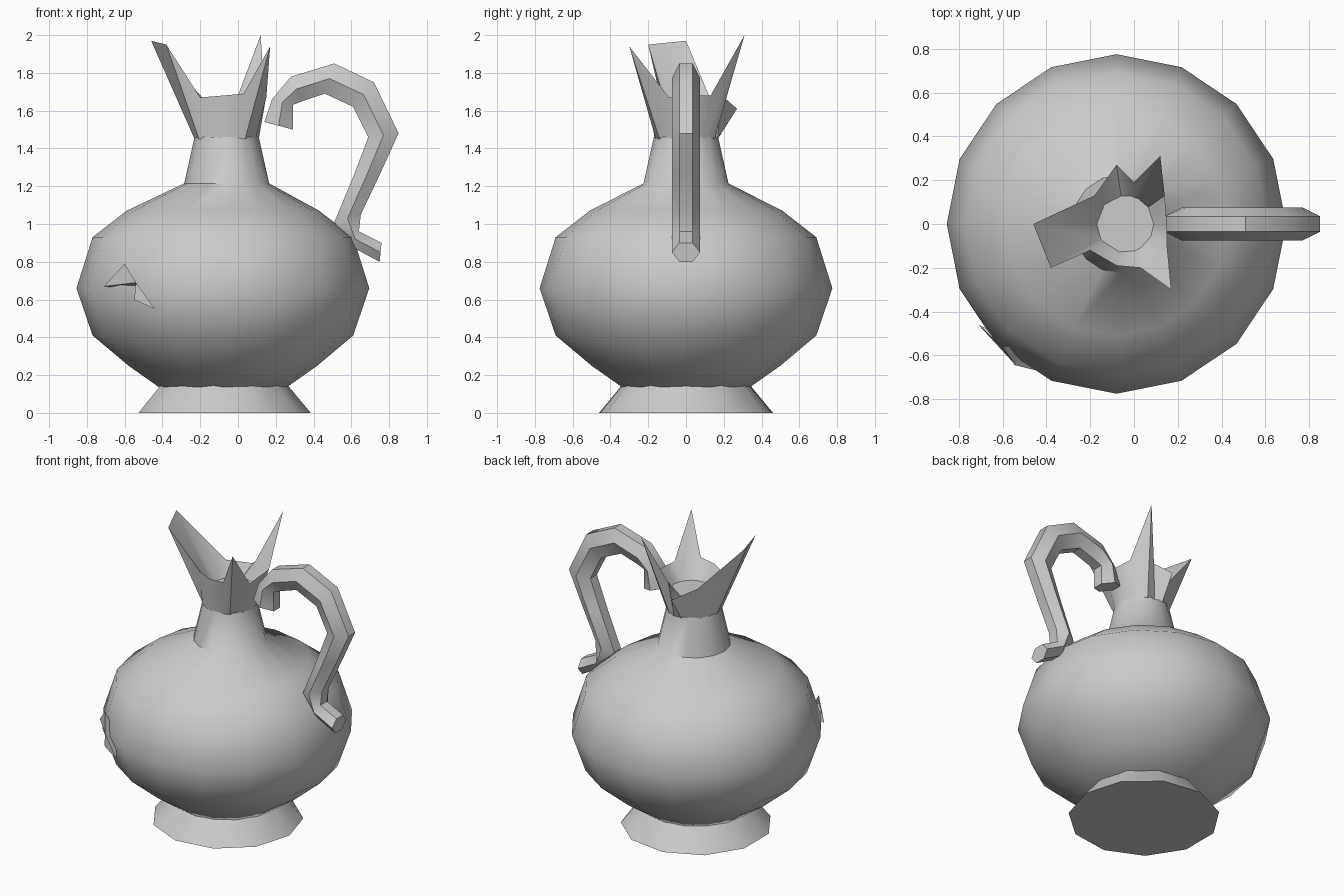
import bpy, bmesh, math

if "Cube" in bpy.data.objects:
    bpy.data.objects.remove(bpy.data.objects["Cube"])


def finish(name, bm, angle=50):
    bmesh.ops.recalc_face_normals(bm, faces=bm.faces)
    me = bpy.data.meshes.new(name)
    bm.to_mesh(me)
    bm.free()
    ob = bpy.data.objects.new(name, me)
    bpy.context.collection.objects.link(ob)
    bpy.ops.object.select_all(action='DESELECT')
    ob.select_set(True)
    bpy.context.view_layer.objects.active = ob
    bpy.ops.object.shade_smooth_by_angle(angle=math.radians(angle))
    return ob


def loft(name, rings, cap_start=True, cap_end=True, angle=50):
    """Skin a list of equally long closed point rings."""
    bm = bmesh.new()
    vs = [[bm.verts.new(p) for p in r] for r in rings]
    n = len(vs[0])
    for a, b in zip(vs, vs[1:]):
        for i in range(n):
            j = (i + 1) % n
            bm.faces.new((a[i], a[j], b[j], b[i]))
    if cap_start:
        bm.faces.new(vs[0][::-1])
    if cap_end:
        bm.faces.new(vs[-1])
    return finish(name, bm, angle)


def circle(cx, r, z, n):
    return [(cx + r * math.cos(2 * math.pi * i / n),
             r * math.sin(2 * math.pi * i / n), z) for i in range(n)]


# flared foot
loft("foot", [circle(-0.08, r, z, 11) for r, z in
              [(0.465, 0), (0.34, 0.15), (0.36, 0.22)]])

# round belly and neck, leaning slightly toward the handle at the top
profile = [(-0.08, 0.33, 0.13), (-0.08, 0.50, 0.25), (-0.08, 0.69, 0.41),
           (-0.08, 0.775, 0.66), (-0.08, 0.69, 0.93), (-0.08, 0.51, 1.07),
           (-0.06, 0.225, 1.215), (-0.06, 0.17, 1.46)]
loft("body", [circle(cx, r, z, 16) for cx, r, z in profile], cap_end=False)

# spiky rim: outer wall rises from the neck, inner wall drops to a floor
rim = [(0.15, 0.0, 1.68), (0.14, 0.13, 1.68), (0.12, 0.31, 2.0),
       (0.0, 0.19, 1.68), (-0.08, 0.27, 1.61), (-0.18, 0.13, 1.66),
       (-0.46, 0.0, 1.97), (-0.38, -0.2, 1.95), (-0.20, -0.12, 1.67),
       (-0.08, -0.19, 1.68), (0.03, -0.2, 1.69), (0.17, -0.30, 1.94),
       (0.15, -0.09, 1.67)]


def under(r, z, cx):
    out = []
    for x, y, _ in rim:
        a = math.atan2(y, x + 0.04)
        out.append((cx + r * math.cos(a), r * math.sin(a), z))
    return out


loft("rim", [under(0.17, 1.45, -0.06), rim, under(0.13, 1.57, -0.04)],
     cap_start=False, angle=40)

# handle: pairs of outer and inner outline points in the xz plane
pairs = [((.14, 1.54), (.29, 1.50)), ((.18, 1.66), (.29, 1.63)),
         ((.28, 1.78), (.34, 1.65)), ((.51, 1.85), (.46, 1.69)),
         ((.72, 1.75), (.61, 1.62)), ((.85, 1.48), (.69, 1.46)),
         ((.75, 1.26), (.61, 1.25)), ((.65, 1.05), (.51, 1.01)),
         ((.64, .96), (.60, .88)), ((.76, .90), (.75, .80))]
section = [(0, -.035), (0, .035), (.5, .075), (1, .035), (1, -.035), (.5, -.075)]
loft("handle", [[(o[0] + (i[0] - o[0]) * t, y, o[1] + (i[1] - o[1]) * t)
                 for t, y in section] for o, i in pairs], angle=40)

# chipped flake on the front left of the belly
bm = bmesh.new()
pts = [(-0.71, -0.46, 0.67), (-0.60, -0.56, 0.79), (-0.54, -0.645, 0.69),
       (-0.44, -0.67, 0.55), (-0.55, -0.64, 0.60), (-0.52, -0.55, 0.65)]
v = [bm.verts.new(p) for p in pts]
for f in [(0, 1, 2), (2, 3, 4), (0, 2, 5), (1, 2, 5), (2, 3, 5), (3, 4, 5), (2, 4, 5)]:
    bm.faces.new([v[i] for i in f])
finish("belly_flake", bm, 30)
